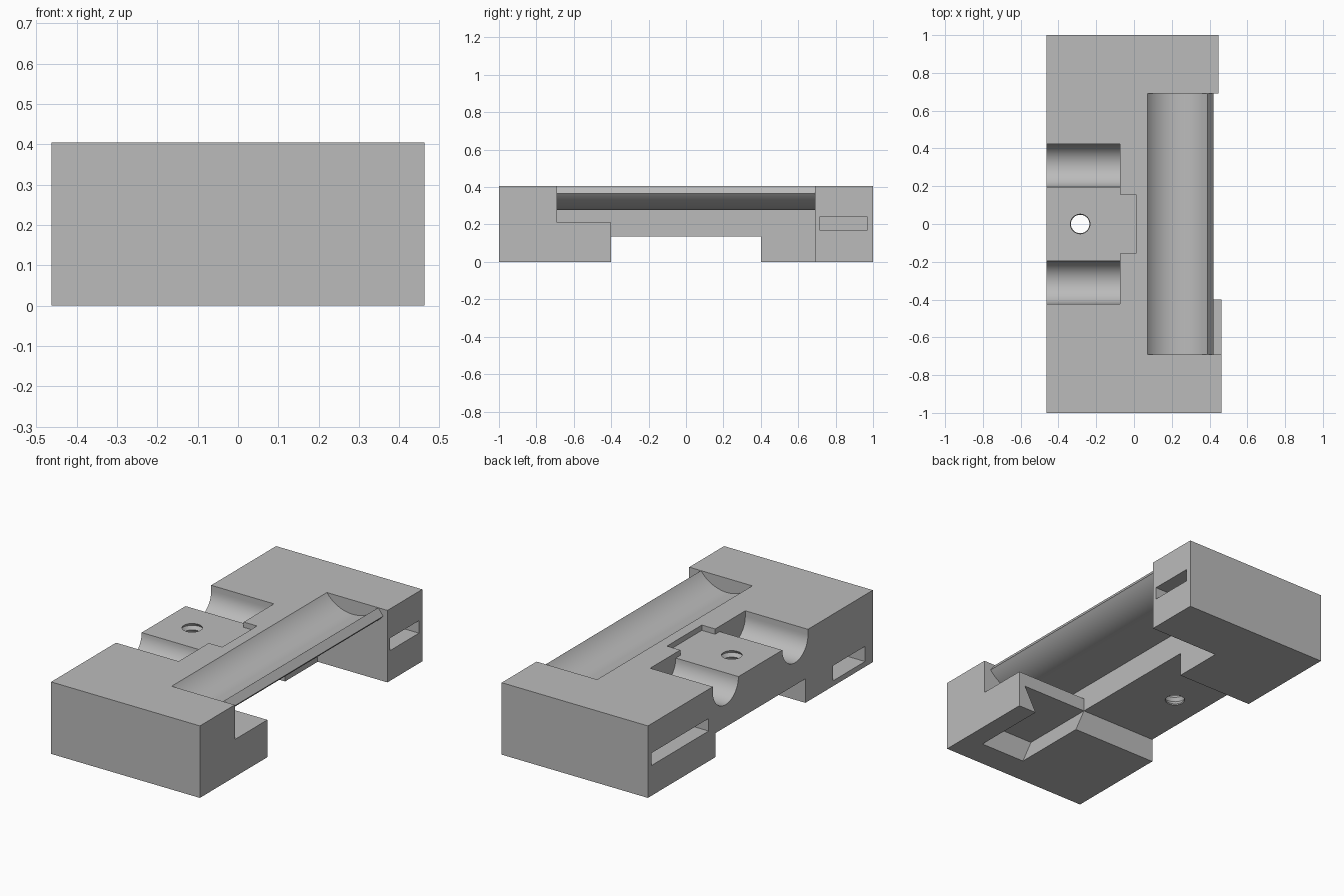
import bpy, bmesh
from math import sin, cos, pi, atan2, hypot

cube = bpy.data.objects.get("Cube")
if cube:
    bpy.data.objects.remove(cube, do_unlink=True)

grey = bpy.data.materials.new("plain_grey")
grey.use_nodes = True
grey.diffuse_color = (0.5, 0.5, 0.5, 1)
grey.node_tree.nodes["Principled BSDF"].inputs["Base Color"].default_value = (0.5, 0.5, 0.5, 1)


def finish(name, bm):
    bmesh.ops.recalc_face_normals(bm, faces=bm.faces)
    mesh = bpy.data.meshes.new(name)
    bm.to_mesh(mesh)
    bm.free()
    mesh.materials.append(grey)
    obj = bpy.data.objects.new(name, mesh)
    bpy.context.collection.objects.link(obj)
    return obj


def prism(name, profile, axis, lo, hi):
    """Extrude a 2D profile along an axis; profile is given in the other two axes."""
    place = {"x": lambda a, b, t: (t, a, b),
             "y": lambda a, b, t: (a, t, b),
             "z": lambda a, b, t: (a, b, t)}[axis]
    bm = bmesh.new()
    rings = [[bm.verts.new(place(a, b, t)) for a, b in profile] for t in (lo, hi)]
    for ring in rings:
        bm.faces.new(ring)
    n = len(profile)
    for i in range(n):
        j = (i + 1) % n
        bm.faces.new((rings[0][i], rings[0][j], rings[1][j], rings[1][i]))
    return finish(name, bm)


def box(name, x, y, z):
    return prism(name, [(x[0], y[0]), (x[1], y[0]), (x[1], y[1]), (x[0], y[1])], "z", *z)


def arc(cx, cy, r, start, end, steps):
    return [(cx + r * cos(start + (end - start) * i / steps),
             cy + r * sin(start + (end - start) * i / steps)) for i in range(steps + 1)]


def threaded_rod(name, x, y, z0, z1, r, depth, turns, sides=32):
    """Rod with a zigzag outline that leaves thread ridges in the hole."""
    bm = bmesh.new()
    rings = []
    for k in range(2 * turns + 1):
        z = z0 + (z1 - z0) * k / (2 * turns)
        rad = r + depth * (k % 2)
        rings.append([bm.verts.new((x + rad * cos(2 * pi * i / sides),
                                    y + rad * sin(2 * pi * i / sides), z)) for i in range(sides)])
    for a, b in zip(rings, rings[1:]):
        for i in range(sides):
            j = (i + 1) % sides
            bm.faces.new((a[i], a[j], b[j], b[i]))
    bm.faces.new(rings[0])
    bm.faces.new(rings[-1])
    return finish(name, bm)


W, H, END = 0.463, 0.405, 0.69
WALL = 0.013          # inner wall of the side bay
cx, cz = 0.23, 0.525  # axis of the long trough

body = box("holder_body", (-W, W), (-1, 1), (0, H))
cutters = []

# Underside gap and the slightly narrower back block
cutters.append(box("underside_gap", (-1, 1), (-0.4, 0.4), (-0.2, 0.135)))
cutters.append(box("back_trim", (0.447, 1), (END, 1.2), (-0.2, 1)))

# Side bay under the trough shell, above the front ledge, with a bevelled rim
rim = (0.42, 0.365)
r_out = hypot(rim[0] - cx, rim[1] - cz)
shell = arc(cx, cz, r_out, -pi / 2, atan2(rim[1] - cz, rim[0] - cx), 16)
bay = [(WALL, 0.21), (WALL, cz - r_out)] + shell + [(0.39, H), (0.39, 0.6), (0.7, 0.6), (0.7, 0.21)]
cutters.append(prism("side_bay", bay, "y", -END, END))
cutters.append(box("lower_bay", (WALL, 0.7), (-0.4, END), (-0.2, 0.25)))

# Long round trough
cutters.append(prism("trough", arc(cx, cz, 0.2, 0, 2 * pi * 63 / 64, 63), "y", -END, END))

# Tapered channel under the front block
channel = [(0.069, 0), (WALL, 0.135), (0.423, 0.135), (0.35, 0),
           (0.35, -0.1), (0.069, -0.1)]
cutters.append(prism("front_channel", channel, "y", -0.84, -0.35))

# Pair of round cross grooves
for side in (-1, 1):
    groove = arc(side * 0.309, 0.375, 0.114, pi, 2 * pi, 24)
    groove += [(side * 0.309 + 0.114, 0.6), (side * 0.309 - 0.114, 0.6)]
    cutters.append(prism("cross_groove", groove, "x", -0.6, -0.073))

# Shallow T-shaped seat between the grooves
tee = [(-0.6, -0.25), (-0.073, -0.25), (-0.073, -0.155), (0.01, -0.155),
       (0.01, 0.155), (-0.073, 0.155), (-0.073, 0.25), (-0.6, 0.25)]
cutters.append(prism("tee_seat", tee, "z", 0.375, 0.6))

# Threaded hole
cutters.append(threaded_rod("threaded_hole", -0.285, 0, 0.1, 0.42, 0.049, 0.012, 8))

# Side slots
cutters.append(box("right_slot", (0.3, 0.6), (0.715, 0.97), (0.17, 0.24)))
cutters.append(box("back_slot", (-0.6, -0.3), (0.46, 0.97), (0.17, 0.24)))
cutters.append(box("front_slot", (-0.6, -0.3), (-0.93, -0.645), (0.03, 0.115)))

# Carve the body
bpy.ops.object.select_all(action="DESELECT")
bpy.context.view_layer.objects.active = body
body.select_set(True)
for cutter in cutters:
    mod = body.modifiers.new(cutter.name, "BOOLEAN")
    mod.operation = "DIFFERENCE"
    mod.solver = "EXACT"
    mod.object = cutter
    bpy.ops.object.modifier_apply(modifier=mod.name)
    bpy.data.objects.remove(cutter, do_unlink=True)

bpy.ops.object.shade_smooth_by_angle(angle=pi / 7)
